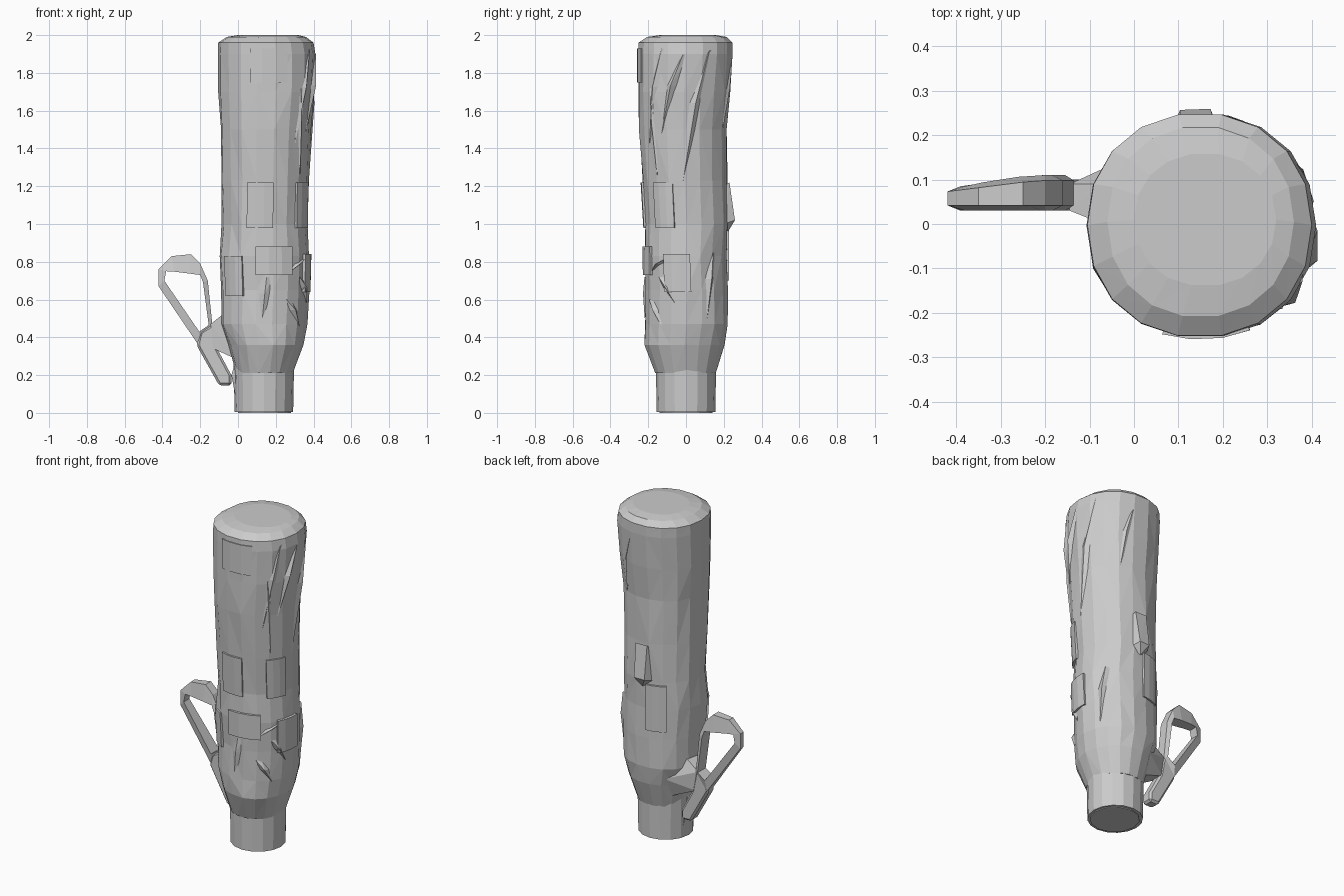
import bpy, bmesh, random
from math import sin, cos, radians, pi
from mathutils import Vector

if "Cube" in bpy.data.objects:
    bpy.data.objects.remove(bpy.data.objects["Cube"])

random.seed(4)

# z, x min, x max, y min, y max
PROFILE = [
    (0.21, -0.01, 0.29, -0.165, 0.16),
    (0.36, -0.05, 0.345, -0.22, 0.205),
    (0.47, -0.09, 0.365, -0.22, 0.225),
    (0.65, -0.09, 0.375, -0.215, 0.225),
    (0.83, -0.10, 0.38, -0.22, 0.215),
    (1.00, -0.09, 0.37, -0.22, 0.225),
    (1.23, -0.09, 0.375, -0.235, 0.22),
    (1.50, -0.095, 0.385, -0.25, 0.222),
    (1.70, -0.105, 0.405, -0.255, 0.235),
    (1.90, -0.107, 0.41, -0.257, 0.25),
    (1.96, -0.105, 0.40, -0.255, 0.25),
    (1.99, -0.06, 0.36, -0.21, 0.22),
    (2.00, 0.00, 0.32, -0.14, 0.16),
]


def make(name, bm):
    bmesh.ops.recalc_face_normals(bm, faces=bm.faces[:])
    me = bpy.data.meshes.new(name)
    bm.to_mesh(me)
    bm.free()
    ob = bpy.data.objects.new(name, me)
    bpy.context.collection.objects.link(ob)
    return ob


def surf(deg, z, off=0.0):
    """Point on the sleeve at an angle (0 = +x, -90 = front)."""
    for a, b in zip(PROFILE, PROFILE[1:]):
        if z <= b[0]:
            break
    t = (z - a[0]) / (b[0] - a[0])
    x0, x1, y0, y1 = [a[i] + (b[i] - a[i]) * t for i in range(1, 5)]
    c, s = cos(radians(deg)), sin(radians(deg))
    c = abs(c) ** 0.94 * (1 if c > 0 else -1)
    s = abs(s) ** 0.94 * (1 if s > 0 else -1)
    return Vector(((x0 + x1) / 2 + ((x1 - x0) / 2 + off) * c,
                   (y0 + y1) / 2 + ((y1 - y0) / 2 + off) * s, z))


def hull(name, pts):
    bm = bmesh.new()
    for p in pts:
        bm.verts.new(p)
    r = bmesh.ops.convex_hull(bm, input=bm.verts[:])
    junk = [v for v in r["geom_interior"] if isinstance(v, bmesh.types.BMVert)]
    bmesh.ops.delete(bm, geom=junk, context='VERTS')
    return make(name, bm)


def prism(name, outline, y0, y1, bevel=0.0):
    bm = bmesh.new()
    f = bm.faces.new([bm.verts.new((x, y0, z)) for x, z in outline])
    r = bmesh.ops.extrude_face_region(bm, geom=[f])
    bmesh.ops.translate(bm, vec=(0, y1 - y0, 0),
                        verts=[v for v in r["geom"] if isinstance(v, bmesh.types.BMVert)])
    ob = make(name, bm)
    if bevel:
        m = ob.modifiers.new("bevel", 'BEVEL')
        m.width, m.segments = bevel, 1
    return ob


# Faceted fabric sleeve
N = 18
bm = bmesh.new()
rings = []
for row in PROFILE:
    amp = 0.006 if 0.3 < row[0] < 1.9 else 0.0
    rings.append([bm.verts.new(surf(360 * i / N, row[0], random.uniform(-amp, amp * 0.6)))
                  for i in range(N)])
for lo, hi in zip(rings, rings[1:]):
    for i in range(N):
        j = (i + 1) % N
        q = [lo[i], lo[j], hi[j], hi[i]]
        if random.random() < 0.5:
            q = q[1:] + q[:1]
        bm.faces.new((q[0], q[1], q[2]))
        bm.faces.new((q[0], q[2], q[3]))
bm.faces.new(rings[0][::-1])
bm.faces.new(rings[-1])
make("sleeve", bm)

# Handle stub at the base
bm = bmesh.new()
bmesh.ops.create_cone(bm, cap_ends=True, segments=16, radius1=0.155, radius2=0.16, depth=0.26)
bmesh.ops.translate(bm, verts=bm.verts[:], vec=(0.137, 0, 0.135))
make("handle_stub", bm)
hull("handle_cap", [(0.14 + 0.14 * cos(i * pi / 6), 0.14 * sin(i * pi / 6), z)
                    for i in range(12) for z in (0.0, 0.02)])
hull("stub_gusset", [(0.0, -0.03, 0.02), (0.05, -0.10, 0.02), (-0.035, -0.02, 0.2),
                     (-0.035, 0.03, 0.2), (0.0, 0.05, 0.02), (0.0, 0, 0.32), (0.05, -0.1, 0.2)])

# Diagonal and vertical cloth folds: start angle, z, end angle, z, height, half width
FOLDS = [
    (-2, 1.22, 28, 1.92, 0.012, 9),
    (-28, 1.48, -2, 1.90, 0.016, 7),
    (-50, 1.42, -28, 1.93, 0.014, 8),
    (-38, 1.25, -46, 1.72, 0.010, 7),
    (62, 1.50, 78, 1.86, 0.010, 8),
    (-35, 0.46, -62, 0.60, 0.016, 9),
    (-15, 0.58, -40, 0.72, 0.016, 8),
    (-92, 0.50, -88, 0.72, 0.012, 9),
    (-60, 0.74, -25, 0.82, 0.012, 8),
    (28, 0.50, 40, 0.85, 0.012, 8),
]
for k, (a0, z0, a1, z1, h, w) in enumerate(FOLDS):
    am, zm = (a0 + a1) / 2, z0 + (z1 - z0) * 0.6
    hull(f"cloth_fold_{k}", [surf(a0, z0), surf(a1, z1, 0.003), surf(am, zm, h),
                             surf(am - w, zm, -0.01), surf(am + w, zm, -0.01),
                             surf(a1 + w, z1, -0.01), surf(am, zm, -0.05)])

# Raised overlapping patches: angle range, z range, height
PATCHES = [
    (-108, -66, 1.75, 1.93, 0.004),
    (-112, -80, 0.98, 1.22, 0.006),
    (-45, -15, 0.98, 1.22, 0.006),
    (-100, -55, 0.73, 0.88, 0.012),
    (-30, 5, 0.64, 0.84, 0.010),
    (-150, -118, 0.62, 0.83, 0.006),
    (95, 125, 0.70, 0.98, 0.006),
]
for k, (a0, a1, z0, z1, h) in enumerate(PATCHES):
    hull(f"cloth_patch_{k}", [surf(a0 + (a1 - a0) * t, z, o) for t in (0, 0.33, 0.67, 1)
                              for z in (z0, z1) for o in (h, -0.02)])

# Knot on the back
hull("back_knot", [surf(a, z, o) for a, z, o in (
    (82, 1.22, 0.012), (98, 1.22, 0.012), (84, 1.02, 0.036), (97, 1.02, 0.034),
    (76, 1.0, -0.02), (106, 1.0, -0.02), (90, 0.96, 0.0), (78, 1.2, -0.02), (102, 1.2, -0.02))])

# Side loop: closed band between an outer and an inner outline
OUTER = [(-0.42, 0.67), (-0.42, 0.76), (-0.35, 0.83), (-0.25, 0.84), (-0.20, 0.79),
         (-0.16, 0.70), (-0.135, 0.46), (-0.21, 0.36)]
INNER = [(-0.39, 0.70), (-0.38, 0.75), (-0.34, 0.748), (-0.26, 0.738), (-0.20, 0.73),
         (-0.185, 0.69), (-0.155, 0.465), (-0.205, 0.43)]
bm = bmesh.new()


def band_y(x):
    return 0.03, 0.085 + 0.025 * min(1, max(0, (x + 0.42) / 0.2))


cols = []
for (ox, oz), (ix, iz) in zip(OUTER, INNER):
    o0, o1 = band_y(ox)
    cols.append([bm.verts.new(p) for p in (
        (ox, o0 + 0.012, oz), (ix, o0, iz), (ix, o1, iz), (ox, o1 - 0.012, oz))])
for a, b in zip(cols, cols[1:] + cols[:1]):
    for i in range(4):
        j = (i + 1) % 4
        bm.faces.new((a[i], b[i], b[j], a[j]))
make("strap_loop", bm)

# Strap tail and the tie that joins it to the sleeve
prism("strap_tail", [(-0.22, 0.36), (-0.10, 0.145), (-0.035, 0.145), (-0.035, 0.20),
                     (-0.11, 0.34), (-0.135, 0.47), (-0.20, 0.43)], 0.03, 0.10, 0.012)
hull("strap_tie", [(-0.145, 0.03, 0.47), (-0.145, 0.09, 0.46), (-0.07, 0.0, 0.53),
                   (-0.07, 0.09, 0.52), (-0.13, 0.03, 0.34), (-0.13, 0.09, 0.34),
                   (0.0, -0.02, 0.28), (0.02, 0.12, 0.28), (0.03, 0.17, 0.40)])
